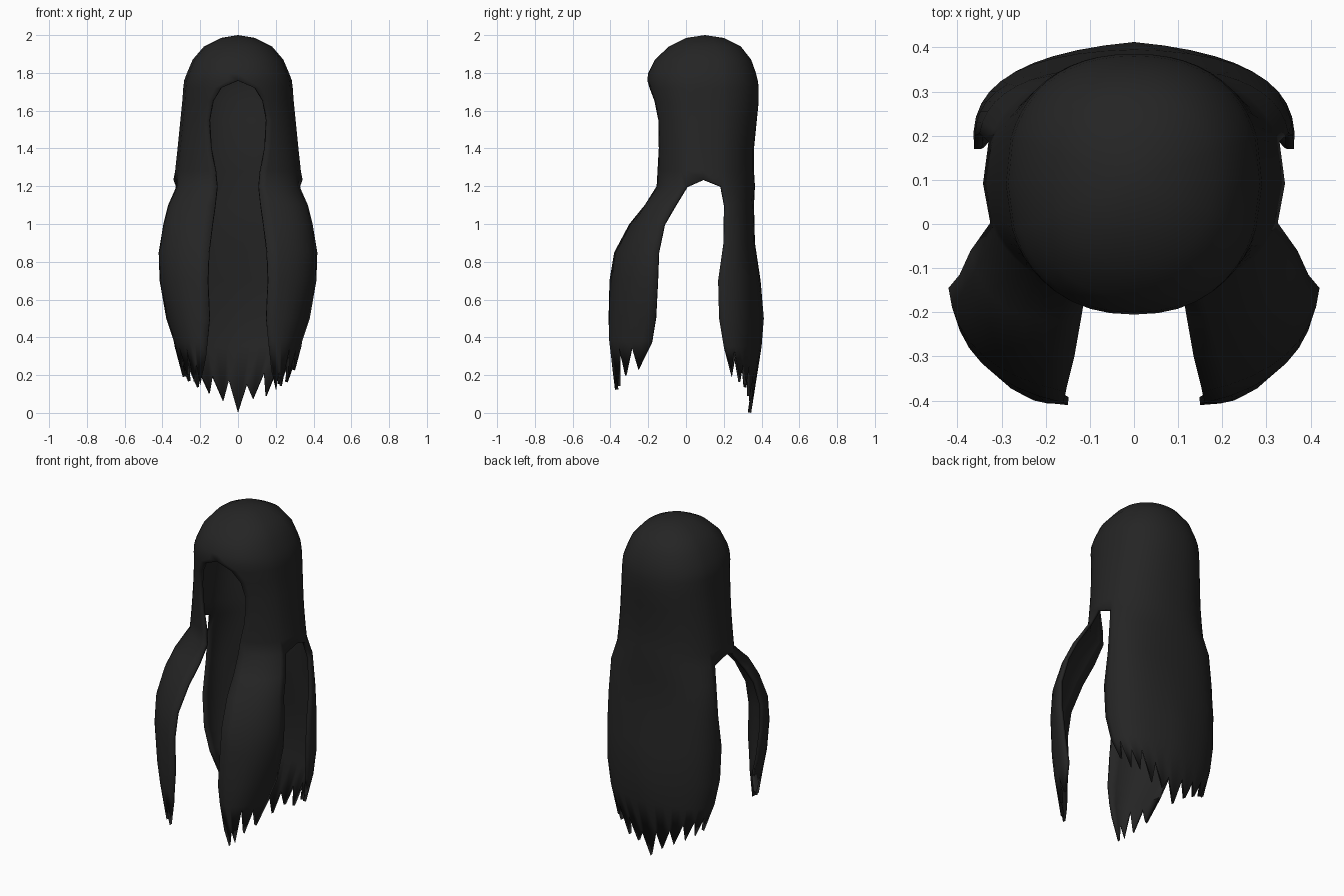
import bpy, bmesh, math, random

cube = bpy.data.objects.get("Cube")
if cube:
    bpy.data.objects.remove(cube, do_unlink=True)
random.seed(4)

# Crown rings: z, half width, front y, back y, half width of face opening
CROWN = [(2.0, 0, .1, .1, 0), (1.985, .09, .0, .2, 0), (1.94, .18, -.09, .29, 0),
         (1.87, .24, -.165, .345, 0), (1.8, .27, -.2, .37, 0), (1.76, .285, -.205, .38, 0),
         (1.72, .29, -.203, .385, .09), (1.65, .295, -.19, .385, .135),
         (1.55, .305, -.175, .375, .155), (1.4, .32, -.165, .36, .145),
         (1.28, .333, -.163, .36, .12), (1.2, .342, -.165, .365, .11)]
# Front lock sections: z, then x, y of the front edge, middle and rear edge
LOCK = [(1.1, .12, -.215, .29, -.19, .37, -.06), (1.0, .135, -.3, .32, -.24, .395, -.115),
        (.85, .155, -.38, .345, -.295, .42, -.145), (.7, .16, -.405, .345, -.315, .415, -.15),
        (.5, .15, -.41, .31, -.345, .38, -.16), (.38, .16, -.405, .28, -.36, .34, -.18),
        (.1, .19, -.375, .24, -.34, .29, -.23)]
# Back curtain sections: z, then x, y of the side edge, middle and centre
CURTAIN = [(1.1, .35, .205, .25, .32, 0, .36), (.9, .36, .2, .27, .325, 0, .365),
           (.7, .362, .17, .285, .335, 0, .395), (.5, .355, .175, .285, .335, 0, .412),
           (.35, .335, .2, .26, .335, 0, .4), (0, .25, .24, .17, .32, 0, .345)]
LOCK_COLS, GAP_COLS, BACK_COLS = 8, 2, 11
LOCK_ANGLE, BACK_ANGLE = 1.24, 1.86
CENTRE_Y, POWER = .1, 2 / 2.25


def crown_point(ring, col):
    """Point on a squarish half ring, from the face opening round to the back."""
    z, width, front, back, opening = ring
    start = math.asin((opening / width) ** (1 / POWER)) if opening else 0
    gap_end = LOCK_COLS + GAP_COLS
    if col <= LOCK_COLS:
        a = start + (LOCK_ANGLE - start) * col / LOCK_COLS
    elif col <= gap_end:
        a = LOCK_ANGLE + (BACK_ANGLE - LOCK_ANGLE) * (col - LOCK_COLS) / GAP_COLS
    else:
        a = BACK_ANGLE + (math.pi - BACK_ANGLE) * (col - gap_end) / BACK_COLS
    x = width * max(math.sin(a), 0) ** POWER
    c = math.cos(a)
    reach = (front if c > 0 else back) - CENTRE_Y
    if col == gap_end + BACK_COLS:
        x = 0
    # Arch over the shoulder
    if z == CROWN[-1][0] and LOCK_COLS < col < gap_end:
        z += .035
    return (x, CENTRE_Y + reach * abs(c) ** POWER, z)


def sheet_point(keys, z, t):
    """Point at height z on a curved sheet that passes through three guides."""
    for hi, lo in zip(keys, keys[1:]):
        if z >= lo[0]:
            break
    f = (hi[0] - z) / (hi[0] - lo[0])
    ax, ay, mx, my, bx, by = [h + (l - h) * f for h, l in zip(hi[1:], lo[1:])]
    wa, wm, wb = (1 - t) * (1 - 2 * t), 4 * t * (1 - t), t * (2 * t - 1)
    return (wa * ax + wm * mx + wb * bx, wa * ay + wm * my + wb * by, z)


def lock_end(col):
    """Ragged lower end of a front lock."""
    t = col / LOCK_COLS
    tip = .11 + .15 * t * t + random.uniform(-.01, .04)
    return tip if col % 2 else min(.42, tip + random.uniform(.1, .2))


def curtain_end(col):
    """Ragged lower end of the back curtain, lowest at the centre."""
    t = col / BACK_COLS
    if col == BACK_COLS:
        return 0
    tip = .03 + .19 * (1 - t) + random.uniform(-.015, .03)
    return tip if col % 2 else min(.36, tip + random.uniform(.08, .14))


bm = bmesh.new()


def skin(rows, side):
    """Join rows of points with quads facing outward."""
    grid = [[bm.verts.new((side * x, y, z)) for x, y, z in row] for row in rows]
    for upper, lower in zip(grid, grid[1:]):
        for j in range(len(upper) - 1):
            quad = [upper[j], lower[j], lower[j + 1], upper[j + 1]]
            bm.faces.new(quad if side > 0 else quad[::-1])


def hang(top, keys, cols, end, side):
    """Hang a sheet from the crown's lower rim down to its ragged end."""
    rows = [top]
    for key in keys[:-1]:
        rows.append([sheet_point(keys, key[0], c / cols) for c in range(cols + 1)])
    rows.append([sheet_point(keys, end(c), c / cols) for c in range(cols + 1)])
    skin(rows, side)


total = LOCK_COLS + GAP_COLS + BACK_COLS
for side in (1, -1):
    crown = [[crown_point(ring, c) for c in range(total + 1)] for ring in CROWN]
    skin(crown, side)
    hang(crown[-1][:LOCK_COLS + 1], LOCK, LOCK_COLS, lock_end, side)
    hang(crown[-1][LOCK_COLS + GAP_COLS:], CURTAIN, BACK_COLS, curtain_end, side)
bmesh.ops.remove_doubles(bm, verts=bm.verts[:], dist=.0005)

mesh = bpy.data.meshes.new("long_hair")
bm.to_mesh(mesh)
bm.free()
hair = bpy.data.objects.new("long_hair", mesh)
bpy.context.collection.objects.link(hair)

# Soft black hair
black = bpy.data.materials.new("soft_black")
black.use_nodes = True
colour = (.018, .018, .018, 1)
black.diffuse_color = colour
black.node_tree.nodes["Principled BSDF"].inputs["Base Color"].default_value = colour
mesh.materials.append(black)

# Smooth surface with a thin inner layer
bpy.ops.object.select_all(action="DESELECT")
hair.select_set(True)
bpy.context.view_layer.objects.active = hair
bpy.ops.object.shade_smooth_by_angle(angle=math.radians(45))
shell = hair.modifiers.new("thickness", "SOLIDIFY")
shell.thickness = .018
shell.offset = -1
